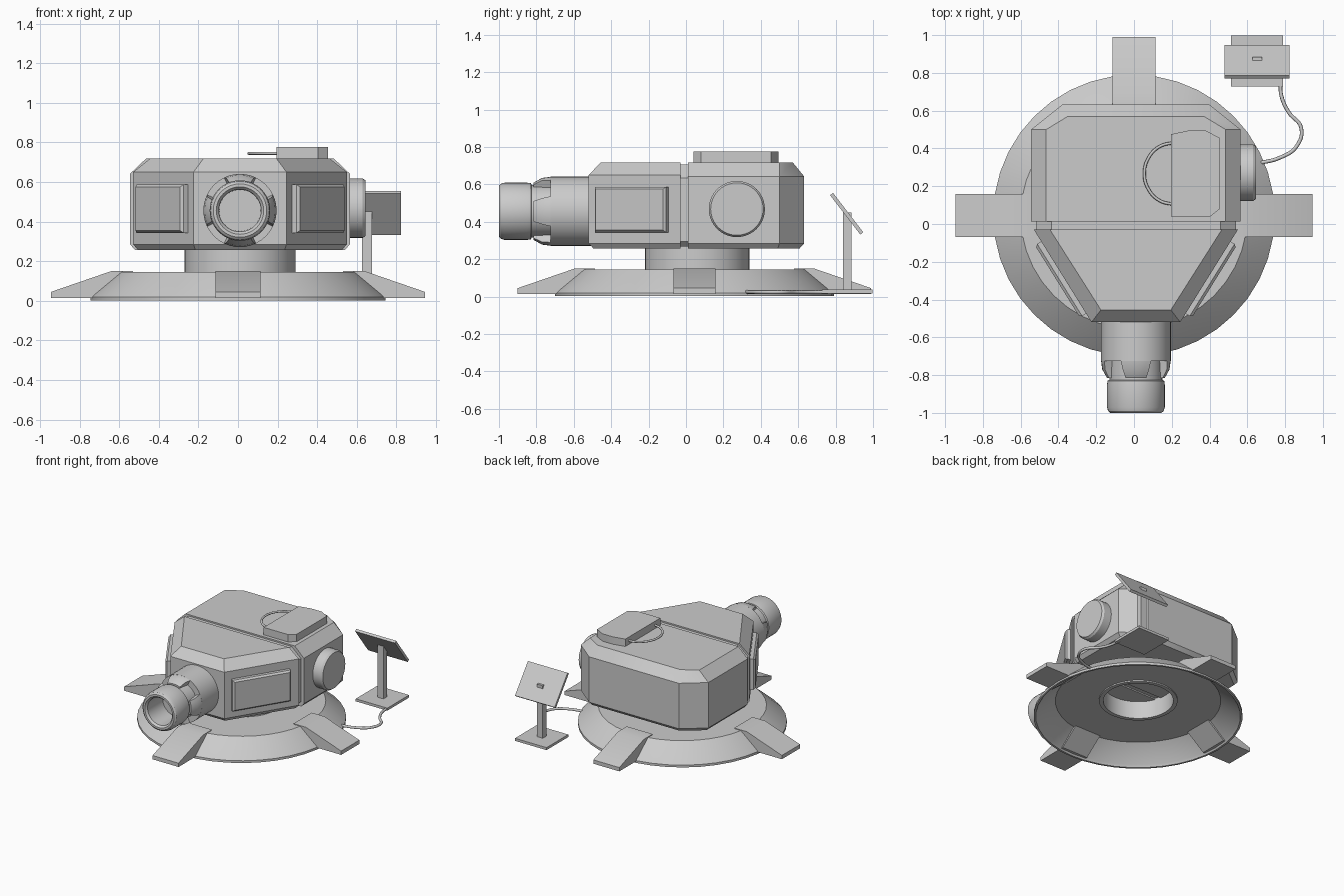
import bpy, bmesh, math
from mathutils import Vector, Matrix

if "Cube" in bpy.data.objects:
    bpy.data.objects.remove(bpy.data.objects["Cube"])

grey = bpy.data.materials.new("plain grey")
grey.diffuse_color = (0.6, 0.6, 0.6, 1)
grey.use_nodes = True
grey.node_tree.nodes["Principled BSDF"].inputs["Base Color"].default_value = grey.diffuse_color


def finish(name, bm, smooth=30):
    """Turn a bmesh into a named, shaded object."""
    bmesh.ops.remove_doubles(bm, verts=bm.verts, dist=1e-5)
    bmesh.ops.recalc_face_normals(bm, faces=bm.faces)
    me = bpy.data.meshes.new(name)
    bm.to_mesh(me)
    bm.free()
    me.materials.append(grey)
    me.shade_smooth()
    me.set_sharp_from_angle(angle=math.radians(smooth))
    ob = bpy.data.objects.new(name, me)
    bpy.context.collection.objects.link(ob)
    return ob


def loft(name, rings, caps=True):
    """Skin a list of equal-length closed rings of 3D points."""
    bm = bmesh.new()
    vs = [[bm.verts.new(p) for p in r] for r in rings]
    n = len(vs[0])
    for a, b in zip(vs, vs[1:]):
        for i in range(n):
            bm.faces.new((a[i], a[(i + 1) % n], b[(i + 1) % n], b[i]))
    if caps:
        bm.faces.new(vs[0][::-1])
        bm.faces.new(vs[-1])
    return finish(name, bm)


def lathe(name, profile, centre, axis='Z', seg=32, closed=False):
    """Revolve (radius, height) points around an axis through centre."""
    rot = {'Z': Matrix(), 'Y': Matrix.Rotation(-math.pi / 2, 4, 'X'),
           'X': Matrix.Rotation(math.pi / 2, 4, 'Y')}[axis]
    m = Matrix.Translation(centre) @ rot
    prof = profile + [profile[0]] if closed else profile
    rings = [[m @ Vector((r * math.cos(t * math.tau / seg), r * math.sin(t * math.tau / seg), h))
              for t in range(seg)] for r, h in prof]
    bm = bmesh.new()
    vs = [[bm.verts.new(p) for p in r] for r in rings]
    for a, b in zip(vs, vs[1:]):
        for i in range(seg):
            bm.faces.new((a[i], a[(i + 1) % seg], b[(i + 1) % seg], b[i]))
    bmesh.ops.remove_doubles(bm, verts=bm.verts, dist=1e-5)
    return finish(name, bm)


def box(name, size, matrix):
    bm = bmesh.new()
    bmesh.ops.create_cube(bm, size=1, matrix=matrix @ Matrix.Diagonal((*size, 1)))
    return finish(name, bm)


def tube(name, pts, radius, z):
    """Round tube along a smooth path at height z."""
    cu = bpy.data.curves.new(name, 'CURVE')
    cu.dimensions = '3D'
    cu.bevel_depth, cu.bevel_resolution, cu.resolution_u = radius, 2, 6
    cu.use_fill_caps = True
    sp = cu.splines.new('BEZIER')
    sp.bezier_points.add(len(pts) - 1)
    for b, (x, y) in zip(sp.bezier_points, pts):
        b.co = (x, y, z)
        b.handle_left_type = b.handle_right_type = 'AUTO'
    cu.materials.append(grey)
    bpy.context.collection.objects.link(bpy.data.objects.new(name, cu))


CX, BY = 0.01, 0.045        # body centre in x, base centre in y

# Hollow sloped base dish, with an open underside and a hole for the neck
lathe("base_dish", [(0.27, 0.145), (0.60, 0.145), (0.735, 0.03), (0.745, 0.02), (0.745, 0.002),
                    (0.73, 0.002), (0.72, 0.02), (0.59, 0.13), (0.27, 0.13)],
      (0, BY, 0), seg=40, closed=True)

# Neck tube
lathe("neck", [(0.28, 0.12), (0.28, 0.27), (0.25, 0.27), (0.25, 0.12)],
      (CX, 0.06, 0), seg=40, closed=True)

# Four wedge feet
foot = [(0.53, 0.15), (0.64, 0.15), (0.945, 0.045), (0.945, 0.015), (0.70, 0.015)]
for k in range(4):
    m = Matrix.Translation((0, BY, 0)) @ Matrix.Rotation(k * math.pi / 2, 4, 'Z')
    loft(f"foot_{k + 1}", [[m @ Vector((r, s, z)) for r, z in foot] for s in (-0.113, 0.113)])


# Body sections: mirrored half outlines at each height
def body(name, levels):
    rings = []
    for z, half in levels:
        ring = half + [(-x, y) for x, y in half[::-1]]
        rings.append([(CX + x, y, z) for x, y in ring])
    return loft(name, rings)


rear = [(0.555, 0.012), (0.555, 0.50), (0.39, 0.632)]
body("body_rear", [(0.257, [(0.53, 0.012), (0.53, 0.49), (0.38, 0.607)]), (0.285, rear),
                   (0.642, rear), (0.718, [(0.475, 0.012), (0.475, 0.50), (0.36, 0.57)])])
nose = [(0.235, -0.52), (0.54, -0.03)]
body("body_front", [(0.257, [(0.225, -0.495), (0.515, -0.03)]), (0.285, nose),
                    (0.65, nose), (0.718, [(0.185, -0.455), (0.455, -0.03)])])
mid = [(0.53, -0.035), (0.53, 0.017)]
low = [(0.50, -0.035), (0.50, 0.017)]
top = [(0.447, -0.035), (0.447, 0.017)]
body("body_seam", [(0.267, low), (0.295, mid), (0.635, mid), (0.707, top)])

# Raised panels on the slanted cheeks
d = Vector((0.305, 0.49, 0)).normalized()
for s, side in ((1, "right"), (-1, "left")):
    rings = []
    for off, inset in ((-0.01, 0), (0.022, 0), (0.036, 0.012)):
        c = Vector((0.385, -0.285, 0.465)) + Vector((d.y, -d.x, 0)) * off
        hw, hz = 0.225 - inset, 0.122 - inset
        ring = [c + d * a * hw + Vector((0, 0, b * hz))
                for a, b in ((-1, -1), (1, -1), (1, 1), (-1, 1))]
        rings.append([(CX + s * p.x, p.y, p.z) for p in ring])
    loft("cheek_panel_" + side, rings)

# Barrel with a narrow collar, rounded muzzle and bore
GZ = 0.456
lathe("barrel", [(0.0, -0.45), (0.185, -0.45), (0.185, -0.725), (0.14, -0.725), (0.14, -0.825),
                 (0.150, -0.83), (0.153, -0.85), (0.153, -0.97), (0.147, -0.99), (0.135, -1.0),
                 (0.12, -1.0), (0.107, -0.985), (0.105, -0.80), (0.0, -0.80)],
      (CX, 0, GZ), 'Y', 40)

# Four tapered claws around the collar
for k in range(4):
    rings = []
    for y, r, deg in ((-0.72, 0.185, 26), (-0.77, 0.178, 23), (-0.815, 0.153, 21)):
        arc = [math.radians(90 * k + deg * (i / 3 - 1)) for i in range(7)]
        pts = [(r, a) for a in arc] + [(0.13, a) for a in arc[::-1]]
        rings.append([(CX + q * math.cos(a), y, GZ + q * math.sin(a)) for q, a in pts])
    loft(f"barrel_claw_{k + 1}", rings)

# Round cap on the right side
lathe("side_cap", [(0, 0.54), (0.15, 0.54), (0.15, 0.63), (0.14, 0.645), (0, 0.645)],
      (0, 0.272, 0.468), 'X', 40)

# Roof hatch and its curved handle
hatch = [(0.195, 0.04), (0.405, 0.04), (0.455, 0.08), (0.455, 0.455), (0.38, 0.495),
         (0.29, 0.495), (0.195, 0.475)]
loft("roof_hatch", [[(x, y, z) for x, y in hatch] for z in (0.71, 0.776)])
tube("hatch_handle", [(0.215 + 0.16 * math.cos(math.radians(a)), 0.267 + 0.165 * math.sin(math.radians(a)))
                      for a in range(90, 271, 30)], 0.008, 0.745)

# Tilted panel on a stand
box("stand_plate", (0.275, 0.27, 0.02), Matrix.Translation((0.652, 0.863, 0.027)))
box("stand_post", (0.05, 0.045, 0.42), Matrix.Translation((0.652, 0.862, 0.24)))
tilt = Matrix.Translation((0.652, 0.859, 0.443)) @ Matrix.Rotation(-math.atan2(0.215, 0.165), 4, 'X')
box("tilted_panel", (0.345, 0.265, 0.02), tilt)

# Cable from the stand to the base
tube("cable", [(0.775, 0.76), (0.78, 0.68), (0.82, 0.59), (0.885, 0.51), (0.86, 0.41),
               (0.77, 0.35), (0.65, 0.32)], 0.01, 0.024)
